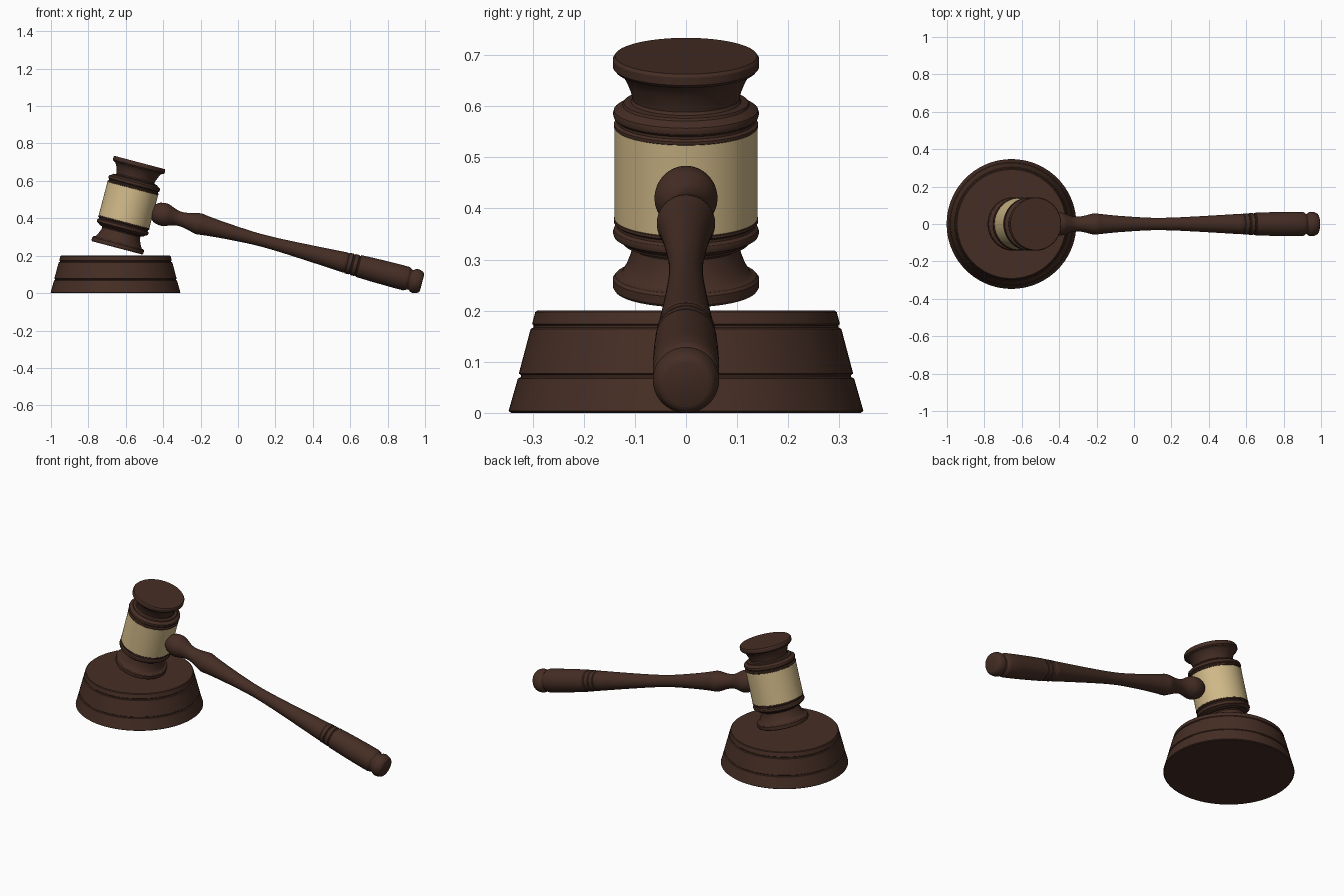
import bpy, bmesh, math
from mathutils import Matrix

SEG = 72
TILT = math.radians(14.8)


def material(name, rgb):
    m = bpy.data.materials.new(name)
    m.diffuse_color = (*rgb, 1)
    return m


wood = material("dark_wood", (0.06, 0.027, 0.018))
gold = material("pale_gold", (0.64, 0.49, 0.25))


def lathe(name, profile, mat, matrix):
    """Revolve (radius, height) points about z, close the ends, then place."""
    bm = bmesh.new()
    rings = [[bm.verts.new((r * math.cos(2 * math.pi * i / SEG),
                            r * math.sin(2 * math.pi * i / SEG), h))
              for i in range(SEG)] for r, h in profile]
    for a, b in zip(rings, rings[1:]):
        for i in range(SEG):
            j = (i + 1) % SEG
            bm.faces.new((a[i], a[j], b[j], b[i]))
    bm.faces.new(rings[0])
    bm.faces.new(rings[-1])
    bmesh.ops.recalc_face_normals(bm, faces=bm.faces[:])
    me = bpy.data.meshes.new(name)
    bm.to_mesh(me)
    bm.free()
    me.materials.append(mat)
    me.shade_smooth()
    me.set_sharp_from_angle(angle=math.radians(32))
    ob = bpy.data.objects.new(name, me)
    ob.matrix_world = matrix
    bpy.context.collection.objects.link(ob)
    return ob


def smooth_profile(pts, steps=5):
    """Catmull-Rom curve through the profile points."""
    p = [pts[0]] + pts + [pts[-1]]
    out = []
    for k in range(1, len(p) - 2):
        for s in range(steps):
            t = s / steps
            out.append(tuple(0.5 * (2 * b + (c - a) * t + (2 * a - 5 * b + 4 * c - d) * t * t
                                    + (3 * b - a - 3 * c + d) * t ** 3)
                             for a, b, c, d in zip(*p[k - 1:k + 3])))
    return out + [pts[-1]]


# sounding block with two fine grooves
block = [(0.342, 0), (0.347, 0.004), (0.329, 0.067), (0.323, 0.070), (0.323, 0.074),
         (0.327, 0.077), (0.304, 0.164), (0.298, 0.167), (0.298, 0.171),
         (0.301, 0.174), (0.295, 0.197), (0.291, 0.2)]
lathe("sounding_block", block, wood, Matrix.Translation((-0.655, 0, 0)))

# tilted head: gold band with a turned wooden end on each side
head = Matrix.Translation((-0.586, 0, 0.47)) @ Matrix.Rotation(TILT, 4, 'Y')
lathe("gold_band", [(0.140, -0.092), (0.140, 0.092)], gold, head)
end = [(0.134, 0.088), (0.141, 0.093), (0.141, 0.099), (0.135, 0.103), (0.135, 0.108),
       (0.141, 0.113), (0.143, 0.120), (0.141, 0.127), (0.132, 0.133), (0.124, 0.137),
       (0.122, 0.142), (0.108, 0.144), (0.105, 0.150), (0.108, 0.165), (0.116, 0.185),
       (0.126, 0.203), (0.130, 0.206), (0.138, 0.208), (0.143, 0.214),
       (0.143, 0.230), (0.139, 0.236)]
lathe("head_upper_end", end, wood, head)
lathe("head_lower_end", end, wood, head @ Matrix.Rotation(math.pi, 4, 'X'))

# handle: collar ball, neck, shoulder, slim shaft, swelling grip, end knob
shaft = [(0.038, 0.10), (0.040, 0.135), (0.054, 0.155), (0.061, 0.185), (0.060, 0.210),
         (0.050, 0.238), (0.041, 0.265), (0.039, 0.295), (0.045, 0.335),
         (0.055, 0.375), (0.057, 0.395), (0.053, 0.425), (0.044, 0.52), (0.035, 0.66),
         (0.033, 0.75), (0.036, 0.86), (0.046, 1.05), (0.055, 1.20)]
grip = [(0.053, 1.204), (0.053, 1.208), (0.057, 1.212), (0.057, 1.232), (0.054, 1.235),
        (0.054, 1.239), (0.058, 1.243), (0.058, 1.263), (0.055, 1.266), (0.055, 1.270),
        (0.060, 1.274), (0.063, 1.36), (0.065, 1.47), (0.065, 1.535), (0.061, 1.547)]
knob = [(0.061, 1.547), (0.054, 1.556), (0.055, 1.564), (0.063, 1.575), (0.065, 1.588),
        (0.062, 1.605), (0.054, 1.619), (0.045, 1.624)]
lathe("handle", smooth_profile(shaft) + grip + smooth_profile(knob)[1:], wood,
      head @ Matrix.Rotation(math.pi / 2, 4, 'Y'))
